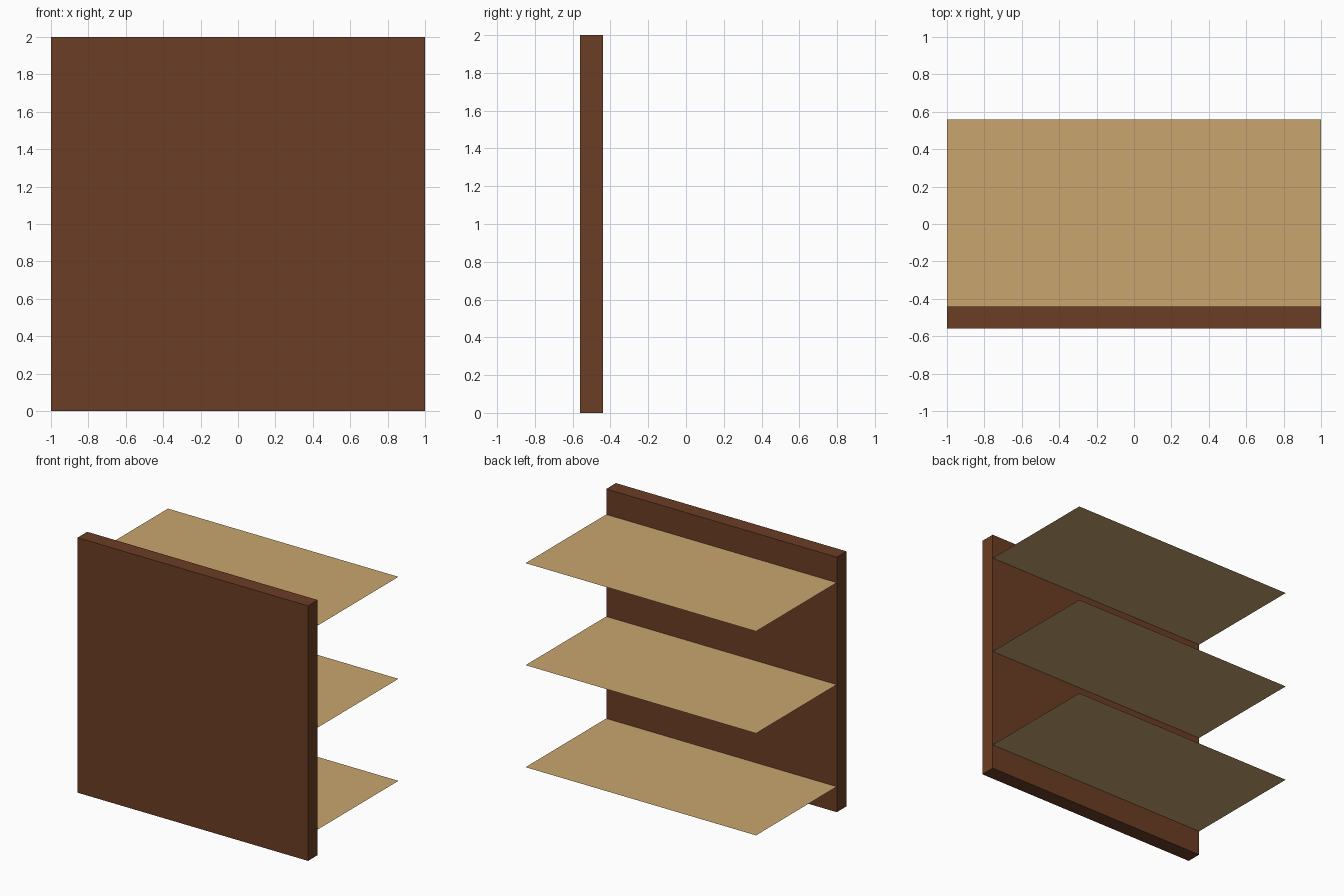
import bpy

if "Cube" in bpy.data.objects:
    bpy.data.objects.remove(bpy.data.objects["Cube"])


def material(name, color):
    mat = bpy.data.materials.new(name)
    mat.diffuse_color = color
    mat.use_nodes = True
    mat.node_tree.nodes["Principled BSDF"].inputs["Base Color"].default_value = mat.diffuse_color
    return mat


dark_wood = material("dark_wood", (0.147, 0.048, 0.018, 1))
light_wood = material("light_wood", (0.584, 0.376, 0.159, 1))

# Upright panel
bpy.ops.mesh.primitive_cube_add(size=1, location=(0, -0.5, 1))
panel = bpy.context.object
panel.name = "upright_panel"
panel.scale = (2, 0.12, 2)
panel.data.materials.append(dark_wood)

# Three paper-thin shelves behind the panel
for i, z in enumerate((0.2, 1.0, 1.8)):
    bpy.ops.mesh.primitive_plane_add(size=1, location=(0, 0.06, z))
    shelf = bpy.context.object
    shelf.name = f"shelf_{i + 1}"
    shelf.scale = (2, 1, 1)
    shelf.data.materials.append(light_wood)
